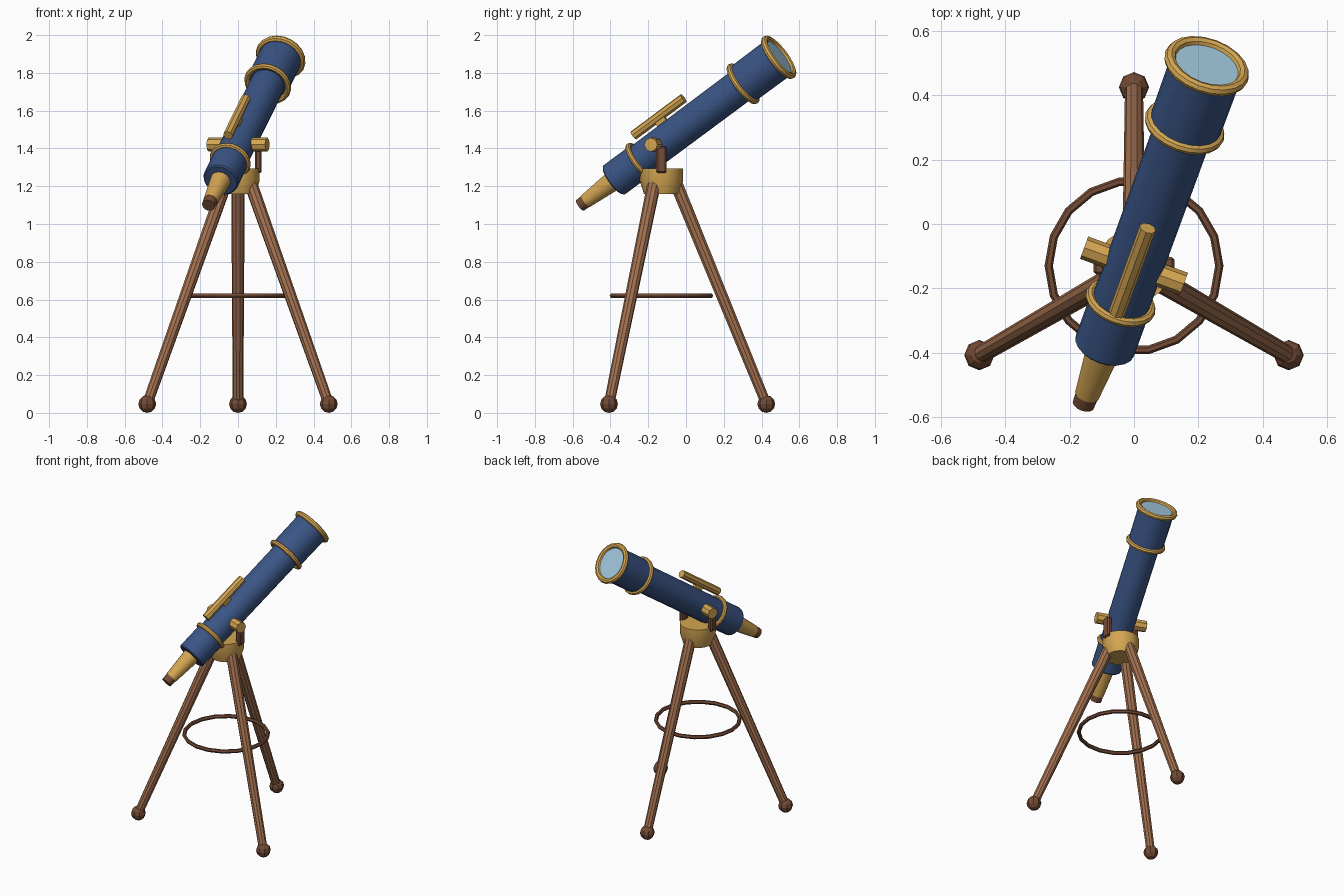
import bpy, bmesh, math
from mathutils import Vector, Matrix

if "Cube" in bpy.data.objects:
    bpy.data.objects.remove(bpy.data.objects["Cube"])


def material(name, rgb):
    m = bpy.data.materials.new(name)
    m.diffuse_color = (*rgb, 1)
    m.use_nodes = True
    m.node_tree.nodes["Principled BSDF"].inputs["Base Color"].default_value = m.diffuse_color
    return m


BLUE = material("navy_blue", (0.042, 0.09, 0.235))
BRASS = material("brass", (0.66, 0.38, 0.085))
WOOD = material("wood", (0.37, 0.165, 0.08))
DARK = material("dark_wood", (0.17, 0.07, 0.035))
GLASS = material("pale_glass", (0.36, 0.58, 0.72))

# Tripod centre, and the tilted frame of the tube (local z runs along the tube)
CENTRE = Vector((0, -0.13, 0))
PIVOT = Vector((0, -0.13, 1.42))
AZ, EL = math.radians(20), math.radians(35)
ALONG = Vector((math.cos(EL) * math.sin(AZ), math.cos(EL) * math.cos(AZ), math.sin(EL)))
SIDE = Vector((math.cos(AZ), -math.sin(AZ), 0))
UP = SIDE.cross(ALONG)


def frame(x, y, z, origin):
    m = Matrix((x, y, z)).transposed().to_4x4()
    m.translation = origin
    return m


TUBE = frame(UP, SIDE, ALONG, PIVOT) if UP.cross(SIDE).dot(ALONG) > 0 else frame(SIDE, UP, ALONG, PIVOT)
if UP.z < 0:
    UP = -UP


def make(name, bm, mat, matrix=Matrix(), smooth=True):
    bmesh.ops.recalc_face_normals(bm, faces=bm.faces)
    me = bpy.data.meshes.new(name)
    bm.to_mesh(me)
    bm.free()
    me.transform(matrix)
    me.materials.append(mat)
    ob = bpy.data.objects.new(name, me)
    bpy.context.collection.objects.link(ob)
    if smooth:
        bpy.context.view_layer.objects.active = ob
        ob.select_set(True)
        bpy.ops.object.shade_smooth_by_angle(angle=math.radians(30))
        ob.select_set(False)
    return ob


def lathe(name, profile, sides, mat, matrix=Matrix()):
    """Closed solid turned around local z from (radius, height) points."""
    bm = bmesh.new()
    rings = []
    for r, z in profile:
        rings.append([bm.verts.new((r * math.cos(2 * math.pi * i / sides),
                                    r * math.sin(2 * math.pi * i / sides), z))
                      for i in range(sides)])
    for a, b in zip(rings, rings[1:]):
        for i in range(sides):
            j = (i + 1) % sides
            bm.faces.new((a[i], a[j], b[j], b[i]))
    bm.faces.new(rings[0])
    bm.faces.new(rings[-1])
    return make(name, bm, mat, matrix)


def torus(name, major, minor, n, k, mat, matrix):
    bm = bmesh.new()
    rings = []
    for i in range(n):
        a = 2 * math.pi * i / n
        ring = []
        for j in range(k):
            b = 2 * math.pi * j / k
            r = major + minor * math.cos(b)
            ring.append(bm.verts.new((r * math.cos(a), r * math.sin(a), minor * math.sin(b))))
        rings.append(ring)
    for i in range(n):
        p, q = rings[i], rings[(i + 1) % n]
        for j in range(k):
            bm.faces.new((p[j], q[j], q[(j + 1) % k], p[(j + 1) % k]))
    return make(name, bm, mat, matrix)


def rod(name, start, end, r1, r2, sides, mat):
    d = end - start
    m = Matrix.Translation(start) @ d.to_track_quat('Z', 'Y').to_matrix().to_4x4()
    return lathe(name, [(r1, 0), (r2, d.length)], sides, mat, m)


def box(name, size, mat, matrix, bevel=0.0):
    bm = bmesh.new()
    bmesh.ops.create_cube(bm, size=1, matrix=Matrix.Diagonal((*size, 1)))
    if bevel:
        bmesh.ops.bevel(bm, geom=bm.edges[:], offset=bevel, segments=1, affect='EDGES')
    return make(name, bm, mat, matrix, smooth=False)


# Three legs with ball feet
for i in range(3):
    a = math.radians(90 + 120 * i)
    out = Vector((math.cos(a), math.sin(a), 0))
    foot = CENTRE + out * 0.555 + Vector((0, 0, 0.047))
    top = CENTRE + out * 0.075 + Vector((0, 0, 1.22))
    rod(f"leg_{i + 1}", foot, top, 0.028, 0.036, 10, WOOD)
    bm = bmesh.new()
    bmesh.ops.create_uvsphere(bm, u_segments=8, v_segments=6, radius=0.047)
    make(f"foot_{i + 1}", bm, DARK, Matrix.Translation(foot), smooth=False)

# Spreader ring and hub
torus("spreader_ring", 0.265, 0.013, 18, 6, DARK, Matrix.Translation(CENTRE + Vector((0, 0, 0.62))))
lathe("hub", [(0.093, 1.16), (0.115, 1.23), (0.115, 1.295)], 16, BRASS, Matrix.Translation(CENTRE))

# Yoke arms and side knobs
for s, word in ((-1, "left"), (1, "right")):
    box(f"yoke_arm_{word}", (0.035, 0.055, 0.14), DARK,
        Matrix.Translation((s * 0.108, -0.13, 1.34)), 0.008)
    rod(f"knob_{word}", PIVOT + SIDE * s * 0.08, PIVOT + SIDE * s * 0.165, 0.037, 0.037, 8, BRASS)

# Main tube, wider front shield and rear collar
lathe("main_tube", [(0.09, -0.31), (0.092, 0.58)], 20, BLUE, TUBE)
lathe("rear_collar", [(0.089, -0.33), (0.096, -0.323), (0.096, -0.15)], 20, BLUE, TUBE)
lathe("front_shield", [(0.113, 0.56), (0.115, 0.805)], 20, BLUE, TUBE)
lathe("lens", [(0.102, 0.80), (0.102, 0.808)], 20, GLASS, TUBE)

# Brass bands around the tube
for name, t, major, minor in (("rear_band", -0.148, 0.098, 0.015),
                              ("middle_band", 0.562, 0.113, 0.016),
                              ("lens_rim", 0.806, 0.119, 0.018)):
    torus(name, major, minor, 20, 8, BRASS, TUBE @ Matrix.Translation((0, 0, t)))

# Eyepiece with dark tip
lathe("eyepiece", [(0.039, -0.52), (0.056, -0.32)], 14, BRASS, TUBE)
lathe("eyepiece_tip", [(0.035, -0.56), (0.037, -0.515)], 14, DARK, TUBE)

# Finder scope on a small bracket
rod("finder", PIVOT + ALONG * -0.10 + UP * 0.13, PIVOT + ALONG * 0.243 + UP * 0.13, 0.026, 0.026, 8, BRASS)
box("finder_bracket", (0.03, 0.06, 0.05), BRASS,
    frame(SIDE, ALONG, SIDE.cross(ALONG), PIVOT + ALONG * 0.07 + UP * 0.1))
